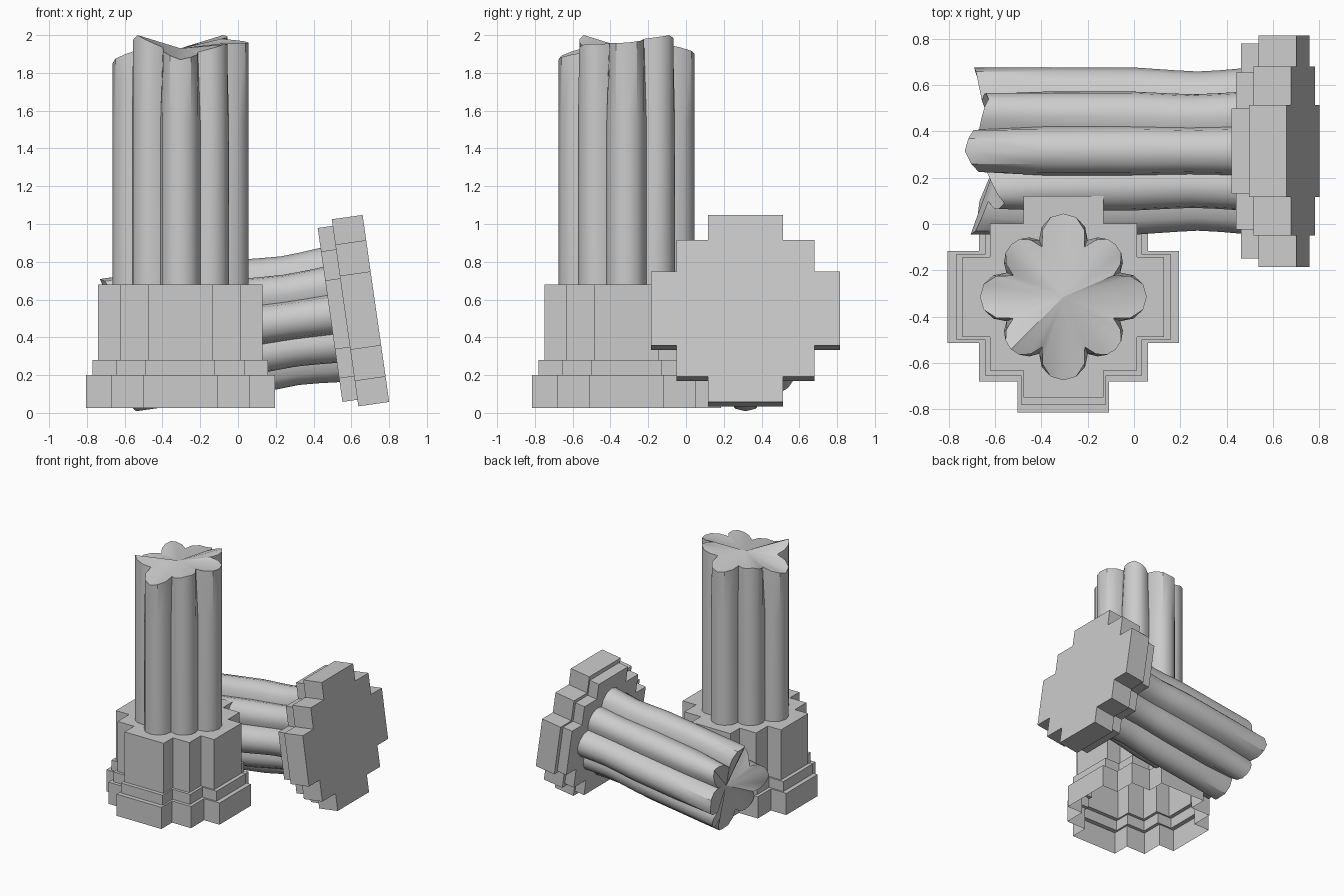
import bpy, bmesh, math
from mathutils import Matrix, Vector

if "Cube" in bpy.data.objects:
    bpy.data.objects.remove(bpy.data.objects["Cube"])

STEPS = 6          # facets per flute lobe
LOBES = 8


def cross_outline():
    """Stepped cross, counter-clockwise, half size 0.5."""
    quarter = [(0.5, -0.198), (0.5, 0.198), (0.365, 0.198), (0.365, 0.365), (0.198, 0.365)]
    pts = []
    for k in range(4):
        rot = Matrix.Rotation(k * math.pi / 2, 2)
        pts += [rot @ Vector(p) for p in quarter]
    return pts


def lobe_outline():
    """Ring of eight round lobes; the diagonal ones sit closer to the middle."""
    pts = []
    for k in range(LOBES):
        rot = Matrix.Rotation(k * math.tau / LOBES, 2)
        centre, half = ((0.215, 71.5) if k % 2 else (0.255, 95.0))
        for i in range(STEPS):
            a = math.radians(half * (2 * i / STEPS - 1))
            pts.append(rot @ Vector((centre + 0.105 * math.cos(a), 0.105 * math.sin(a))))
    return pts


def bridge(bm, low, high):
    n = len(low)
    for i in range(n):
        j = (i + 1) % n
        bm.faces.new((low[i], low[j], high[j], high[i]))


def finish(bm, name, matrix, smooth):
    bm.normal_update()
    me = bpy.data.meshes.new(name)
    bm.to_mesh(me)
    bm.free()
    ob = bpy.data.objects.new(name, me)
    bpy.context.collection.objects.link(ob)
    ob.matrix_world = matrix
    if smooth:
        bpy.ops.object.select_all(action='DESELECT')
        ob.select_set(True)
        bpy.context.view_layer.objects.active = ob
        bpy.ops.object.shade_smooth_by_angle(angle=math.radians(35))


def plinth(name, tiers, matrix, closed):
    """tiers: (scale, bottom, top) from the ground up."""
    bm = bmesh.new()
    prev = None
    for scale, z0, z1 in tiers:
        low, high = ([bm.verts.new((p.x * scale, p.y * scale, z)) for p in cross_outline()]
                     for z in (z0, z1))
        if prev:
            bridge(bm, prev, low)
        elif closed:
            bm.faces.new(low[::-1])
        bridge(bm, low, high)
        prev = high
    bm.faces.new(prev)
    finish(bm, name, matrix, False)


def shaft(name, levels, breaks, centre, matrix):
    """levels: (height, scale); breaks: broken height of each lobe."""
    bm = bmesh.new()
    outline = lobe_outline()
    prev = None
    for z, s in levels:
        ring = [bm.verts.new((p.x * s, p.y * s, z)) for p in outline]
        if prev:
            bridge(bm, prev, ring)
        prev = ring
    # jagged rim, chipped inward at the grooves
    rim = []
    for i, p in enumerate(outline):
        pos = (i - STEPS / 2) / STEPS
        k = math.floor(pos)
        f = pos - k
        z = breaks[k % LOBES] * (1 - f) + breaks[(k + 1) % LOBES] * f
        s = 0.88 if i % STEPS == 0 else 0.96 if i % STEPS in (1, STEPS - 1) else 1.0
        rim.append(bm.verts.new((p.x * s, p.y * s, z)))
    bridge(bm, prev, rim)
    # broken surface, fanned to the middle
    mid = bm.verts.new((0, 0, centre))
    for i in range(len(rim)):
        bm.faces.new((rim[i], rim[(i + 1) % len(rim)], mid))
    finish(bm, name, matrix, True)


# Standing column
stand = Matrix.Translation((-0.305, -0.315, 0))
plinth("standing_base", [(1.0, 0.027, 0.20), (0.93, 0.20, 0.28), (0.87, 0.28, 0.68)],
       stand, False)
shaft("standing_shaft", [(0.67, 1), (1.55, 1)],
      [1.96, 2.0, 1.90, 1.94, 1.85, 2.0, 1.87, 1.95], 1.93, stand)

# Fallen column, lying along x with its broken end on the ground
tilt = math.radians(8.1)
c, s = math.cos(tilt), math.sin(tilt)
fallen = Matrix(((-s, 0, -c, 0.73), (0, 1, 0, 0.315), (c, 0, -s, 0.553), (0, 0, 0, 1)))
plinth("fallen_base", [(1.0, 0, 0.165), (0.93, 0.165, 0.245)], fallen, True)
shaft("fallen_shaft", [(0.235, 1), (0.36, 0.97), (0.46, 0.955), (0.56, 0.97), (0.72, 1), (1.1, 1)],
      [1.425, 1.34, 1.435, 1.39, 1.335, 1.40, 1.45, 1.27], 1.32, fallen)
